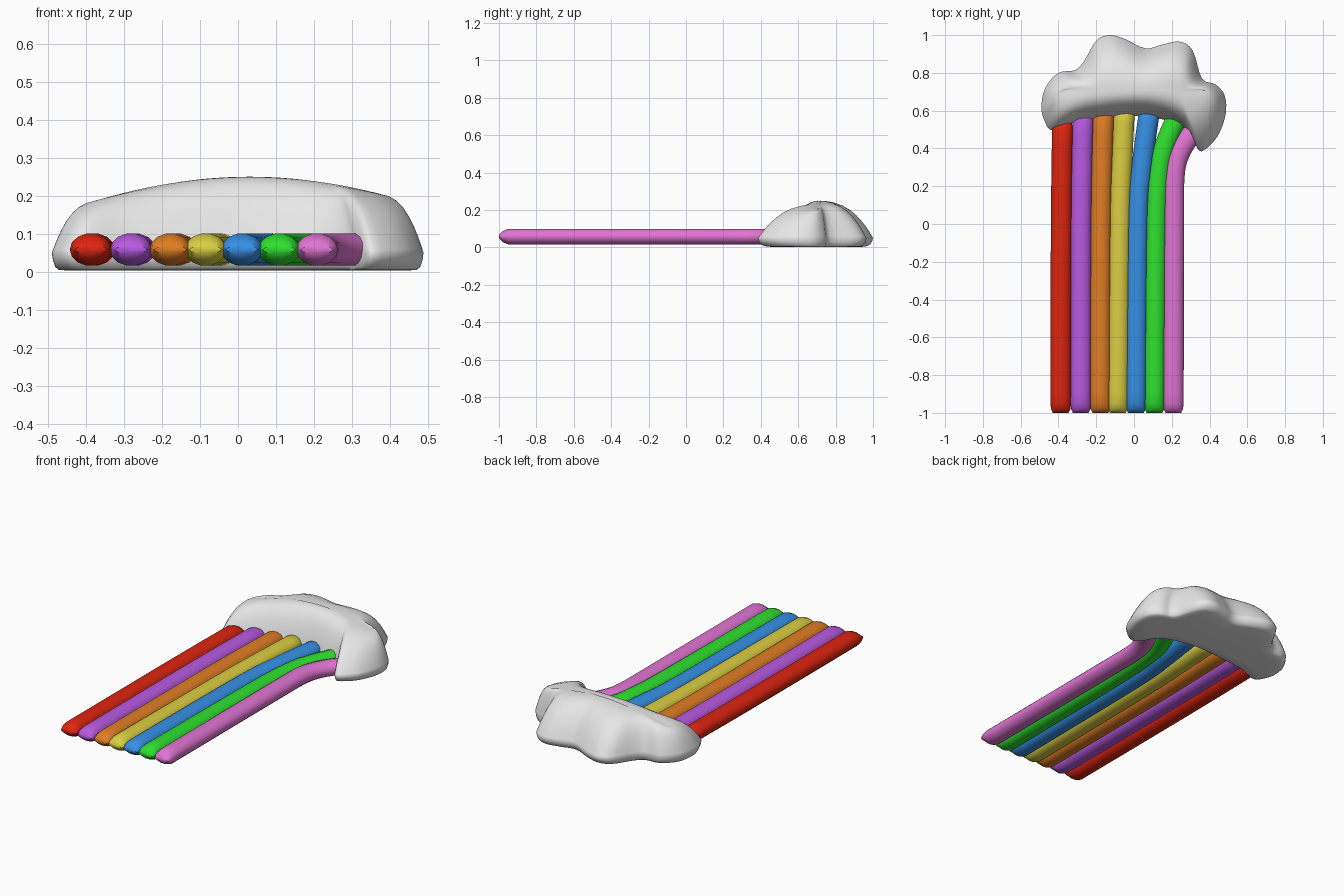
import bpy, bmesh, math
from mathutils import Vector

if "Cube" in bpy.data.objects:
    bpy.data.objects.remove(bpy.data.objects["Cube"])


def material(name, rgb):
    m = bpy.data.materials.new(name)
    m.use_nodes = True
    m.diffuse_color = (*rgb, 1)
    bsdf = next(n for n in m.node_tree.nodes if n.type == "BSDF_PRINCIPLED")
    bsdf.inputs["Base Color"].default_value = (*rgb, 1)
    return m


def spline(points, steps, closed=False):
    """Smooth curve through the given plan points."""
    p = [Vector(q) for q in points]
    n = len(p)
    get = (lambda i: p[i % n]) if closed else (lambda i: p[max(0, min(n - 1, i))])
    out = []
    for i in range(n if closed else n - 1):
        a, b, c, d = (get(i + k) for k in (-1, 0, 1, 2))
        for s in range(steps):
            t = s / steps
            out.append(0.5 * (2 * b + (c - a) * t + (2 * a - 5 * b + 4 * c - d) * t ** 2
                              + (3 * b - a - 3 * c + d) * t ** 3))
    if not closed:
        out.append(p[-1])
    return out


def loft(name, rings, mat, angle):
    """Skin closed rings into a capped smooth object."""
    bm = bmesh.new()
    loops = [[bm.verts.new(co) for co in ring] for ring in rings]
    n = len(loops[0])
    for lo, hi in zip(loops, loops[1:]):
        for i in range(n):
            j = (i + 1) % n
            bm.faces.new((lo[i], lo[j], hi[j], hi[i]))
    bm.faces.new(loops[0][::-1])
    bm.faces.new(loops[-1])
    bmesh.ops.recalc_face_normals(bm, faces=bm.faces)
    me = bpy.data.meshes.new(name)
    bm.to_mesh(me)
    bm.free()
    me.materials.append(mat)
    ob = bpy.data.objects.new(name, me)
    bpy.context.collection.objects.link(ob)
    bpy.ops.object.select_all(action="DESELECT")
    ob.select_set(True)
    bpy.context.view_layer.objects.active = ob
    bpy.ops.object.shade_smooth_by_angle(angle=math.radians(angle))
    return ob


# Cloud: lobed plan outline, domed up to a ridge and rounded under to a flat base
OUTLINE = [(-.49, .62), (-.47, .72), (-.40, .8), (-.31, .815), (-.26, .87), (-.2, .97),
           (-.13, 1), (-.05, .98), (.06, .93), (.15, .95), (.24, .965), (.31, .92),
           (.36, .77), (.43, .74), (.48, .68), (.485, .58), (.44, .46), (.36, .385),
           (.325, .42), (.29, .485), (.2, .54), (.05, .57), (-.1, .565), (-.3, .54),
           (-.43, .495), (-.475, .55)]
EDGE_Z = 0.05
outline = spline(OUTLINE, 4, closed=True)


def cloud_ring(t, under=None):
    ring = []
    for p in outline:
        ridge = Vector((p.x * 0.74, 0.71))
        q = ridge.lerp(p, t)
        top = 0.25 - 0.42 * (ridge.x - 0.03) ** 2
        z = under if under is not None else EDGE_Z + (top - EDGE_Z) * (1 - t ** 2.7)
        ring.append((q.x, q.y, z))
    return ring


rings = [cloud_ring(t, z) for t, z in ((.1, .003), (.5, .003), (.85, .004), (.93, .012), (.98, .03))]
rings += [cloud_ring(t) for t in (1, .98, .94, .88, .8, .7, .58, .45, .3, .15, .04)]
loft("cloud", rings, material("cloud white", (.8, .8, .8)), 60)

# Rainbow bands: flattened tubes with wedge-shaped ends, running into the cloud
BANDS = [
    ("red", (.73, .018, .005), [(-.388, -1), (-.385, 0), (-.378, .55)]),
    ("purple", (.48, .102, .75), [(-.282, -1), (-.28, 0), (-.27, .6)]),
    ("orange", (.75, .21, .018), [(-.178, -1), (-.175, 0), (-.16, .62)]),
    ("yellow", (.71, .62, .056), [(-.086, -1), (-.075, 0), (-.065, .3), (-.05, .62)]),
    ("blue", (.037, .28, .79), [(.01, -1), (.02, 0), (.042, .3), (.085, .62)]),
    ("green", (.028, .75, .028), [(.108, -1), (.118, 0), (.138, .3), (.17, .43), (.235, .58)]),
    ("pink", (.75, .178, .65), [(.208, -1), (.21, 0), (.213, .25), (.235, .36), (.285, .45), (.35, .52)]),
]
SIDES = 14


def band(name, rgb, path):
    pts = spline(path, 6)
    # extra stations so the ends pinch quickly
    first, last = pts[0], pts[-1]
    d0 = (pts[1] - first).normalized()
    d1 = (last - pts[-2]).normalized()
    pts = ([first, first + d0 * .02, first + d0 * .05] + pts[1:-1]
           + [last - d1 * .02, last])
    rings = []
    for i, p in enumerate(pts):
        d = (pts[min(i + 1, len(pts) - 1)] - pts[max(i - 1, 0)]).normalized()
        side = Vector((d.y, -d.x))
        end = min(i, len(pts) - 1 - i)
        wide, tall = ((.042, .01), (.051, .03))[end] if end < 2 else (.055, .043)
        ring = []
        for k in range(SIDES):
            a = math.tau * k / SIDES
            q = p + side * wide * math.cos(a)
            ring.append((q.x, q.y, .058 + tall * math.sin(a)))
        rings.append(ring)
    loft(name + "_band", rings, material(name, rgb), 50)


for spec in BANDS:
    band(*spec)
